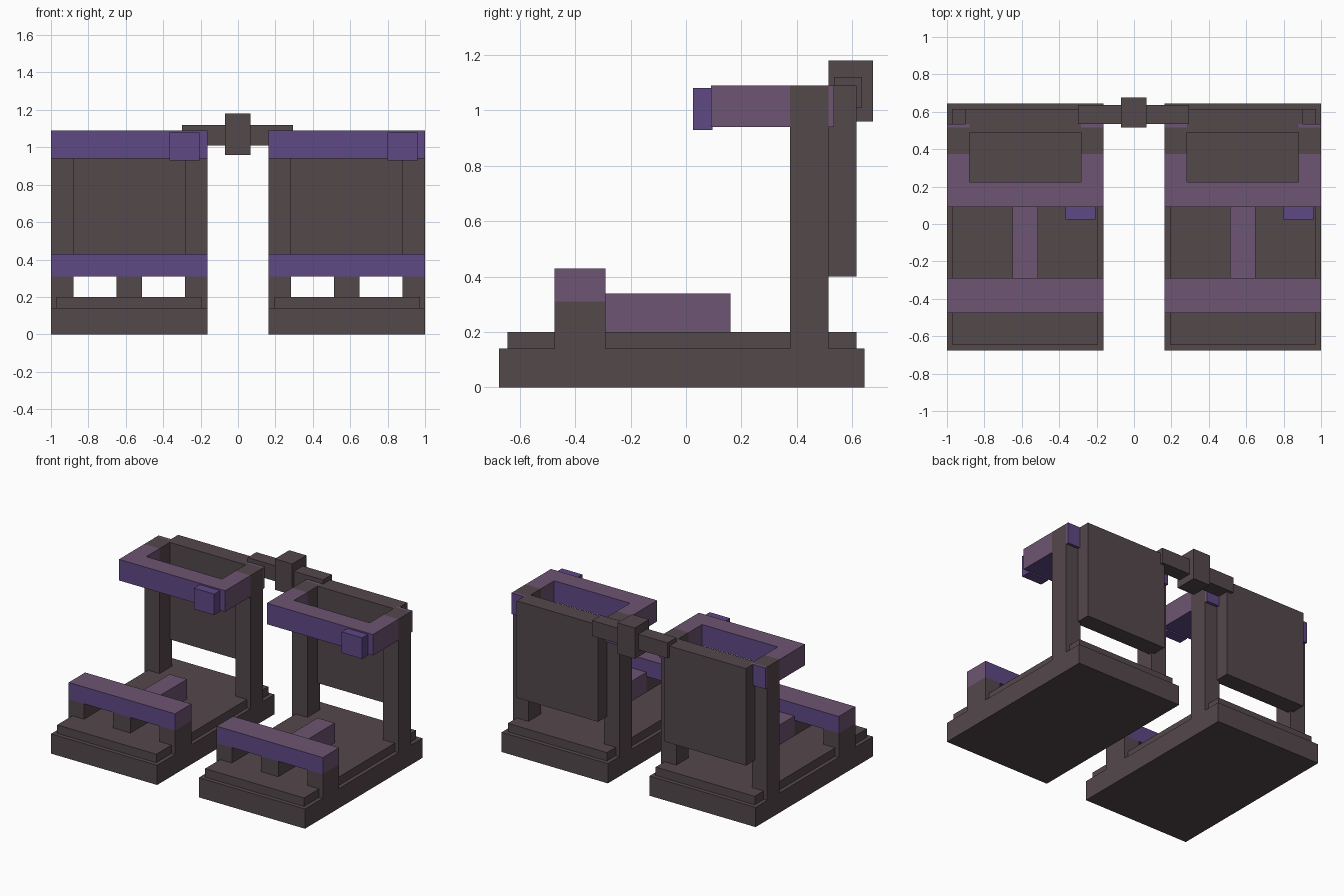
import bpy
import bmesh

cube = bpy.data.objects.get("Cube")
if cube:
    bpy.data.objects.remove(cube, do_unlink=True)


def material(name, rgb):
    """Flat material from 0-255 display values, converted to linear."""
    linear = [((c / 255 + 0.055) / 1.055) ** 2.4 for c in rgb]
    mat = bpy.data.materials.new(name)
    mat.use_nodes = True
    mat.diffuse_color = (*linear, 1)
    mat.node_tree.nodes["Principled BSDF"].inputs["Base Color"].default_value = (*linear, 1)
    return mat


brown = material("dark brown", (84, 72, 75))
mauve = material("mauve", (109, 85, 114))
violet = material("violet", (94, 72, 132))


def box(name, x, y, z, mats):
    """Box from ranges; a second material goes on front, back and underside."""
    bm = bmesh.new()
    bmesh.ops.create_cube(bm, size=1)
    for v in bm.verts:
        v.co = [r[0] if c < 0 else r[1] for c, r in zip(v.co, (x, y, z))]
    bm.normal_update()
    if len(mats) > 1:
        for f in bm.faces:
            f.material_index = int(abs(f.normal.y) > 0.5 or f.normal.z < -0.5)
    mesh = bpy.data.meshes.new(name)
    bm.to_mesh(mesh)
    bm.free()
    for m in mats:
        mesh.materials.append(m)
    obj = bpy.data.objects.new(name, mesh)
    bpy.context.collection.objects.link(obj)


WOOD, PADDED = [brown], [mauve, violet]
HALF, INNER = 0.418, 0.298   # outer half width, inner edge of the posts
TOP = 1.09

for side, cx in (("right", -0.582), ("left", 0.582)):
    def part(name, x0, x1, y, z, mats):
        box(f"{side}_{name}", (cx + x0, cx + x1), y, z, mats)

    # Stepped base
    part("base", -HALF, HALF, (-0.675, 0.645), (0, 0.14), WOOD)
    part("base_step", -0.39, 0.39, (-0.645, 0.615), (0.14, 0.2), WOOD)

    # Low front rail with middle support and foot rest
    part("front_rail", -HALF, HALF, (-0.475, -0.29), (0.31, 0.43), PADDED)
    part("middle_support", -0.068, 0.068, (-0.475, -0.29), (0.2, 0.31), WOOD)
    part("foot_rest", -0.068, 0.068, (-0.29, 0.16), (0.2, 0.34), PADDED)

    # Parts that repeat on both edges
    for edge, x0, x1 in (("outer_a", -HALF, -INNER), ("outer_b", INNER, HALF)):
        part(f"front_post_{edge}", x0, x1, (-0.475, -0.29), (0.14, 0.31), WOOD)
        part(f"back_post_{edge}", x0, x1, (0.375, 0.515), (0.14, TOP), WOOD)
        part(f"waist_arm_{edge}", x0, x1, (0.225, 0.375), (0.94, TOP), PADDED)
        part(f"arm_end_{edge}", x0, x1, (0.515, 0.535), (0.94, TOP), PADDED)

    # Waist bar, clasp and back panel
    part("waist_bar", -HALF, HALF, (0.09, 0.225), (0.94, TOP), PADDED)
    part("clasp", 0.217, 0.377, (0.025, 0.095), (0.93, 1.08), [violet])
    part("panel_core", -INNER, INNER, (0.49, 0.515), (0.4, TOP), WOOD)
    part("back_panel", -0.32, 0.32, (0.515, 0.615), (0.4, TOP), WOOD)

# Linking bar and hub between the two stands
box("link_bar", (-0.3, 0.295), (0.535, 0.635), (1.01, 1.12), WOOD)
box("link_hub", (-0.07, 0.066), (0.515, 0.675), (0.96, 1.18), WOOD)
